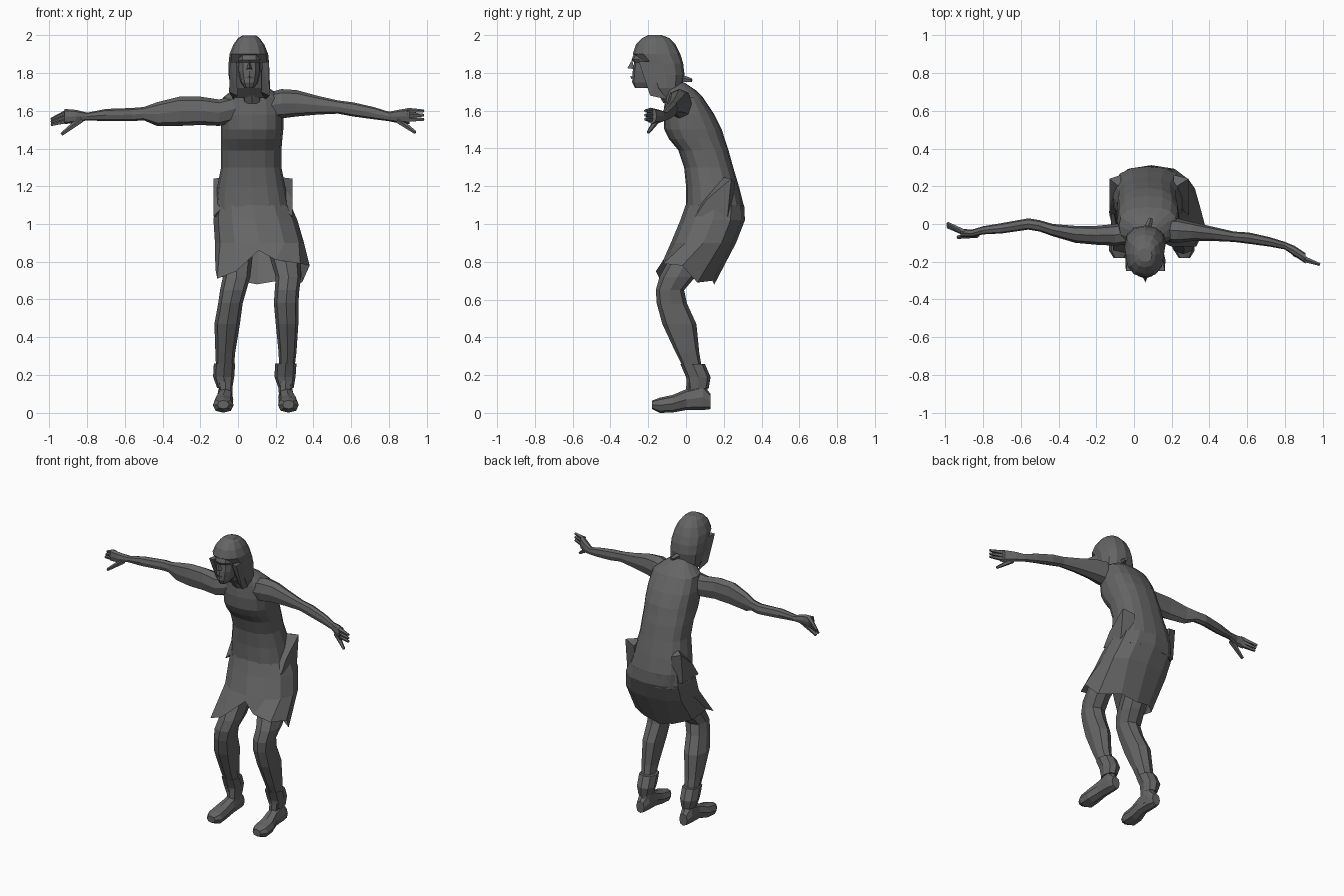
import bpy, bmesh, math
from mathutils import Vector

grey = bpy.data.materials.new("dark_grey")
grey.diffuse_color = (0.13, 0.13, 0.13, 1)


def loft(name, axis, rings, n=8, box=0.85, hem=None, cap=True):
    """Skin rings of (position, a0, a1, b0, b1) stacked along an axis."""
    bm = bmesh.new()
    loops = []
    for t, a0, a1, b0, b1 in rings:
        loop = []
        for k in range(n):
            c, s = math.cos(math.tau * k / n), math.sin(math.tau * k / n)
            c = math.copysign(abs(c) ** box, c) if abs(c) > 1e-6 else 0
            s = math.copysign(abs(s) ** box, s) if abs(s) > 1e-6 else 0
            a = (a0 + a1) / 2 + c * (a1 - a0) / 2
            b = (b0 + b1) / 2 + s * (b1 - b0) / 2
            co = {"x": (t, a, b), "y": (a, t, b), "z": (a, b, t)}[axis]
            loop.append(bm.verts.new(co))
        loops.append(loop)
    if hem:
        loops.append([bm.verts.new(p) for p in hem])
    for lo, hi in zip(loops, loops[1:]):
        for k in range(n):
            j = (k + 1) % n
            bm.faces.new((lo[k], lo[j], hi[j], hi[k]))
    if cap:
        bm.faces.new(loops[0])
        bm.faces.new(loops[-1])
    return finish(name, bm)


def hull(name, points):
    """Small faceted solid around a few points."""
    bm = bmesh.new()
    for p in points:
        bm.verts.new(p)
    bmesh.ops.convex_hull(bm, input=bm.verts[:])
    return finish(name, bm)


def spike(name, base, tip, r):
    """Tapered finger or lock from base to tip."""
    bm = bmesh.new()
    base, tip = Vector(base), Vector(tip)
    d = tip - base
    bmesh.ops.create_cone(bm, cap_ends=True, segments=5, radius1=r,
                          radius2=r * 0.5, depth=d.length)
    bm.transform(d.to_track_quat("Z", "Y").to_matrix().to_4x4())
    bmesh.ops.translate(bm, verts=bm.verts, vec=(base + tip) / 2)
    return finish(name, bm)


def finish(name, bm):
    bmesh.ops.recalc_face_normals(bm, faces=bm.faces)
    me = bpy.data.meshes.new(name)
    bm.to_mesh(me)
    bm.free()
    me.materials.append(grey)
    ob = bpy.data.objects.new(name, me)
    bpy.context.collection.objects.link(ob)
    return ob


# Stooped torso
loft("torso", "z", [
    (1.75, 0.02, 0.12, -0.11, -0.01), (1.71, -0.03, 0.18, -0.11, 0.05),
    (1.67, -0.08, 0.23, -0.11, 0.09), (1.58, -0.09, 0.24, -0.12, 0.15),
    (1.50, -0.09, 0.24, -0.115, 0.19), (1.45, -0.09, 0.235, -0.09, 0.205),
    (1.39, -0.09, 0.23, -0.04, 0.225), (1.30, -0.09, 0.23, -0.01, 0.25),
    (1.20, -0.11, 0.25, 0.0, 0.28), (1.10, -0.12, 0.27, 0.0, 0.305),
    (1.00, -0.12, 0.30, 0.0, 0.30)], n=16, box=0.8)

# Skirt with a ragged hem and a raised front slit
loft("skirt", "z", [
    (1.10, -0.122, 0.28, -0.002, 0.308), (1.02, -0.13, 0.315, -0.03, 0.312),
    (0.90, -0.122, 0.35, -0.08, 0.265)], n=12, cap=False, hem=[
    (0.38, -0.02, 0.78), (0.34, 0.06, 0.69), (0.22, 0.14, 0.70),
    (0.10, 0.15, 0.68), (0.00, 0.14, 0.70), (-0.09, 0.06, 0.72),
    (-0.12, -0.05, 0.76), (-0.11, -0.14, 0.71), (-0.01, -0.16, 0.75),
    (0.11, -0.08, 0.86), (0.20, -0.12, 0.81), (0.33, -0.12, 0.79)])

# Folded cloth on both hips
for side, x0, x1 in (("left", 0.21, 0.29), ("right", -0.13, -0.07)):
    out, inn = (x1, x0) if side == "left" else (x0, x1)
    hull(side + "_hip_fold", [
        (out, 0.05, 1.04), (out, 0.22, 1.04), (out, 0.11, 1.13),
        (out, 0.24, 1.24), (inn, 0.06, 1.10), (inn, 0.26, 1.22),
        (inn, 0.24, 1.04), (inn, 0.19, 1.25)])

# Neck, head and face
loft("neck", "z", [
    (1.64, 0.02, 0.13, -0.12, 0.0), (1.71, 0.02, 0.12, -0.16, -0.03),
    (1.80, 0.02, 0.12, -0.20, -0.06)])
loft("face", "z", [
    (1.72, 0.035, 0.085, -0.27, -0.18), (1.75, 0.015, 0.105, -0.285, -0.12),
    (1.81, 0.00, 0.12, -0.282, -0.10), (1.855, 0.00, 0.12, -0.275, -0.10),
    (1.87, -0.005, 0.125, -0.288, -0.10), (1.93, 0.0, 0.12, -0.265, -0.10)],
    n=12)
hull("nose", [(0.045, -0.275, 1.82), (0.075, -0.275, 1.82),
              (0.06, -0.31, 1.825), (0.06, -0.285, 1.87)])
hull("lips", [(0.035, -0.275, 1.777), (0.085, -0.275, 1.777),
              (0.06, -0.295, 1.785), (0.06, -0.29, 1.768)])

# Shoulder-length hair
loft("hair", "z", [
    (1.67, -0.02, 0.155, -0.13, -0.04), (1.72, -0.04, 0.17, -0.18, -0.02),
    (1.79, -0.05, 0.167, -0.21, -0.008), (1.85, -0.05, 0.165, -0.23, -0.015),
    (1.90, -0.045, 0.16, -0.282, -0.03), (1.95, -0.025, 0.14, -0.265, -0.055),
    (1.985, 0.0, 0.115, -0.23, -0.09), (2.0, 0.025, 0.095, -0.20, -0.13)],
    n=12)
spike("hair_lock_back", (0.07, -0.03, 1.77), (0.09, 0.03, 1.76), 0.022)
for side, x in (("right", -0.025), ("left", 0.145)):
    hull(side + "_hair_lock", [
        (x - 0.022, -0.17, 1.70), (x + 0.022, -0.19, 1.68),
        (x - 0.018, -0.25, 1.86), (x + 0.018, -0.25, 1.86),
        (x, -0.10, 1.66), (x, -0.12, 1.86)])

# Outstretched arms, each ending in a flat palm
arms = {
    "right": [(0.02, -0.10, 0.02, 1.55, 1.69), (-0.10, -0.115, 0.0, 1.52, 1.66),
              (-0.20, -0.11, -0.01, 1.525, 1.675), (-0.31, -0.10, -0.01, 1.52, 1.675),
              (-0.43, -0.065, 0.0, 1.52, 1.645), (-0.50, -0.04, 0.02, 1.55, 1.62),
              (-0.56, -0.03, 0.03, 1.545, 1.615), (-0.70, -0.05, 0.005, 1.545, 1.61),
              (-0.80, -0.055, -0.012, 1.55, 1.59), (-0.86, -0.07, -0.03, 1.535, 1.605),
              (-0.92, -0.07, -0.025, 1.53, 1.61)],
    "left": [(0.14, -0.09, 0.03, 1.56, 1.69), (0.23, -0.10, 0.03, 1.56, 1.715),
             (0.31, -0.09, 0.01, 1.57, 1.71), (0.42, -0.09, -0.015, 1.58, 1.68),
             (0.53, -0.095, -0.04, 1.585, 1.655), (0.61, -0.105, -0.045, 1.57, 1.645),
             (0.72, -0.12, -0.07, 1.555, 1.62), (0.80, -0.135, -0.095, 1.545, 1.595),
             (0.85, -0.17, -0.115, 1.535, 1.605), (0.91, -0.21, -0.155, 1.53, 1.615)]}
for side, rings in arms.items():
    loft(side + "_arm", "x", rings)
for i, z in enumerate((1.595, 1.572, 1.55)):
    spike(f"right_finger_{i}", (-0.90, -0.045, z),
          (-0.99, 0.005 - 0.01 * i, z - 0.04 + 0.008 * i), 0.016)
    spike(f"left_finger_{i}", (0.90, -0.185, z + 0.005),
          (0.985, -0.215, z + 0.004), 0.016)
spike("right_thumb", (-0.83, -0.055, 1.555), (-0.935, -0.07, 1.475), 0.019)
spike("left_thumb", (0.85, -0.155, 1.55), (0.94, -0.20, 1.485), 0.018)

# Bent legs: height, front and back shared, widths per side
depth = [(0.98, 0.02, 0.22), (0.85, -0.07, 0.13), (0.72, -0.14, 0.05),
         (0.65, -0.16, -0.01), (0.58, -0.155, 0.005), (0.47, -0.125, 0.055),
         (0.32, -0.055, 0.07), (0.20, 0.005, 0.09), (0.12, 0.0, 0.115),
         (0.05, -0.01, 0.12)]
widths = {
    "right": [(-0.10, 0.08), (-0.09, 0.08), (-0.08, 0.065), (-0.095, 0.045),
              (-0.105, 0.025), (-0.125, 0.01), (-0.12, -0.015),
              (-0.115, -0.025), (-0.10, -0.03), (-0.105, -0.03)],
    "left": [(0.12, 0.30), (0.16, 0.33), (0.20, 0.335), (0.195, 0.325),
             (0.19, 0.32), (0.20, 0.32), (0.215, 0.31),
             (0.22, 0.295), (0.215, 0.285), (0.22, 0.29)]}
for side, ws in widths.items():
    loft(side + "_leg", "z",
         [(z, x0, x1, y0, y1) for (z, y0, y1), (x0, x1) in zip(depth, ws)])

# Shoes and flared ankle cuffs
for side, x, lean in (("right", -0.07, -0.008), ("left", 0.255, 0.012)):
    loft(side + "_shoe", "y", [
        (0.13, x - 0.03, x + 0.03, 0.02, 0.10),
        (0.09, x - 0.042, x + 0.042, 0.015, 0.15),
        (0.0, x - 0.04, x + 0.045, 0.015, 0.125),
        (-0.07, x + lean - 0.052, x + lean + 0.052, 0.002, 0.095),
        (-0.14, x + lean - 0.055, x + lean + 0.055, 0.0, 0.08),
        (-0.18, x + lean - 0.03, x + lean + 0.03, 0.02, 0.065)])
    loft(side + "_ankle_cuff", "z", [
        (0.13, x - 0.04, x + 0.04, 0.01, 0.12),
        (0.19, x - 0.062, x + 0.05, 0.0, 0.13),
        (0.26, x - 0.058, x + 0.055, -0.03, 0.10)])
